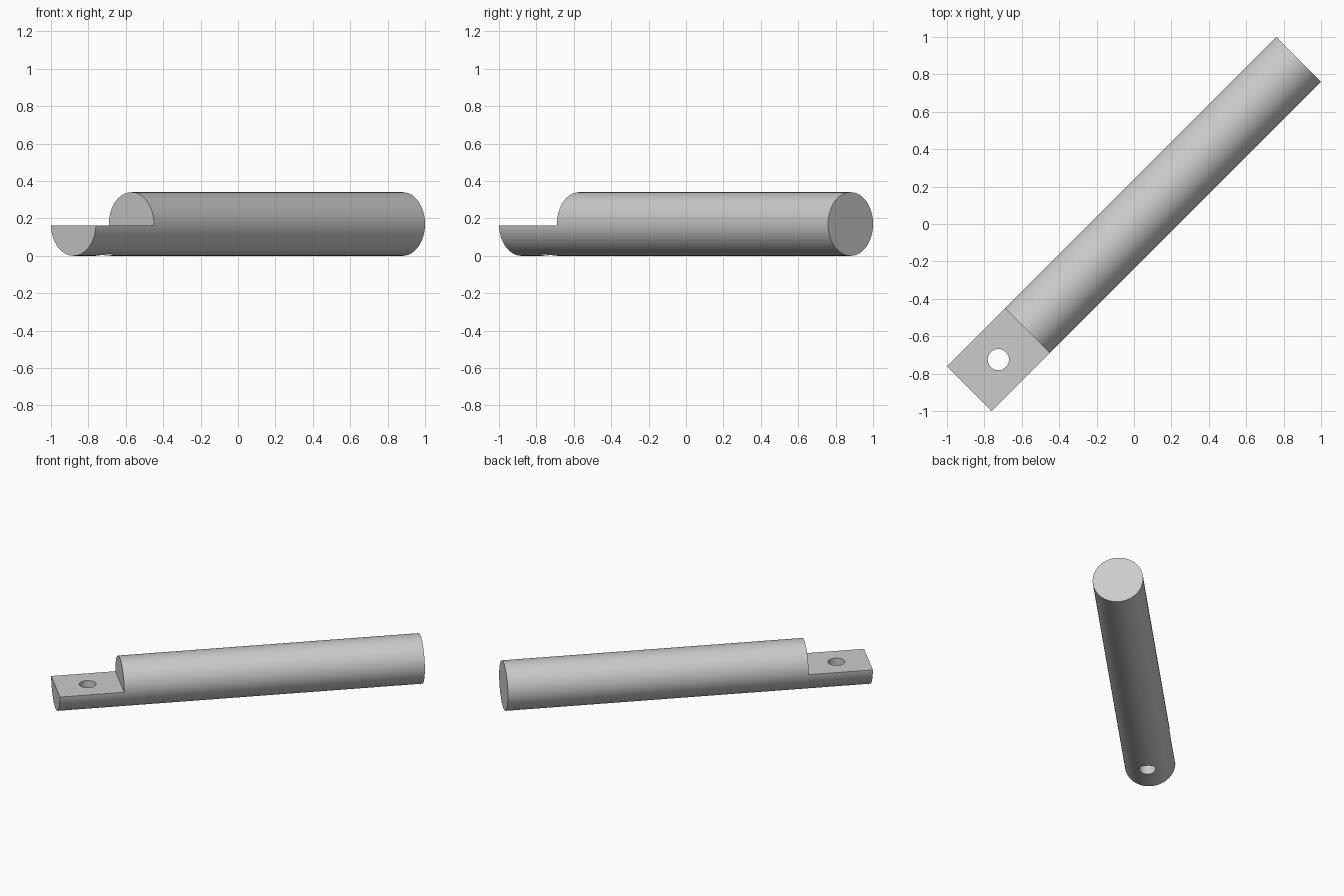
import bpy
from math import pi, sqrt, radians
from mathutils import Matrix

old = bpy.data.objects.get("Cube")
if old:
    bpy.data.objects.remove(old, do_unlink=True)

RADIUS = 0.17
HALF = (1 - RADIUS / sqrt(2)) * sqrt(2)   # half length along the diagonal
STEP = -0.57 * sqrt(2)                    # where the flat tongue begins
FLAT_Z = 0.163
HOLE = -0.725 * sqrt(2)
DIAGONAL = Matrix.Rotation(radians(45), 4, "Z")

grey = bpy.data.materials.new("light grey")
grey.use_nodes = True
colour = (0.6, 0.6, 0.6, 1)
grey.diffuse_color = colour
grey.node_tree.nodes["Principled BSDF"].inputs["Base Color"].default_value = colour


def finish(name, matrix):
    """Name the new primitive and bake its placement along the diagonal."""
    obj = bpy.context.object
    obj.name = name
    obj.data.transform(DIAGONAL @ matrix)
    obj.data.materials.append(grey)
    return obj


def cut(target, cutter):
    mod = target.modifiers.new(cutter.name, "BOOLEAN")
    mod.operation = "DIFFERENCE"
    mod.solver = "EXACT"
    mod.object = cutter
    bpy.context.view_layer.objects.active = target
    bpy.ops.object.modifier_apply(modifier=mod.name)
    bpy.data.objects.remove(cutter, do_unlink=True)


# Round rod lying on the ground
bpy.ops.mesh.primitive_cylinder_add(vertices=96, radius=RADIUS, depth=2 * HALF)
rod = finish("rod", Matrix.Translation((0, 0, RADIUS)) @ Matrix.Rotation(pi / 2, 4, "Y"))

# Notch that leaves the flat tongue
bpy.ops.mesh.primitive_cube_add(size=1)
notch = finish("notch_cutter", Matrix.Translation((STEP - 0.5, 0, FLAT_Z + 0.5)))
cut(rod, notch)

# Pin hole through the tongue
bpy.ops.mesh.primitive_cylinder_add(vertices=48, radius=0.057, depth=1)
hole = finish("hole_cutter", Matrix.Translation((HOLE, 0, 0)))
cut(rod, hole)

bpy.ops.object.select_all(action="DESELECT")
rod.select_set(True)
bpy.context.view_layer.objects.active = rod
bpy.ops.object.shade_smooth_by_angle(angle=radians(30))
